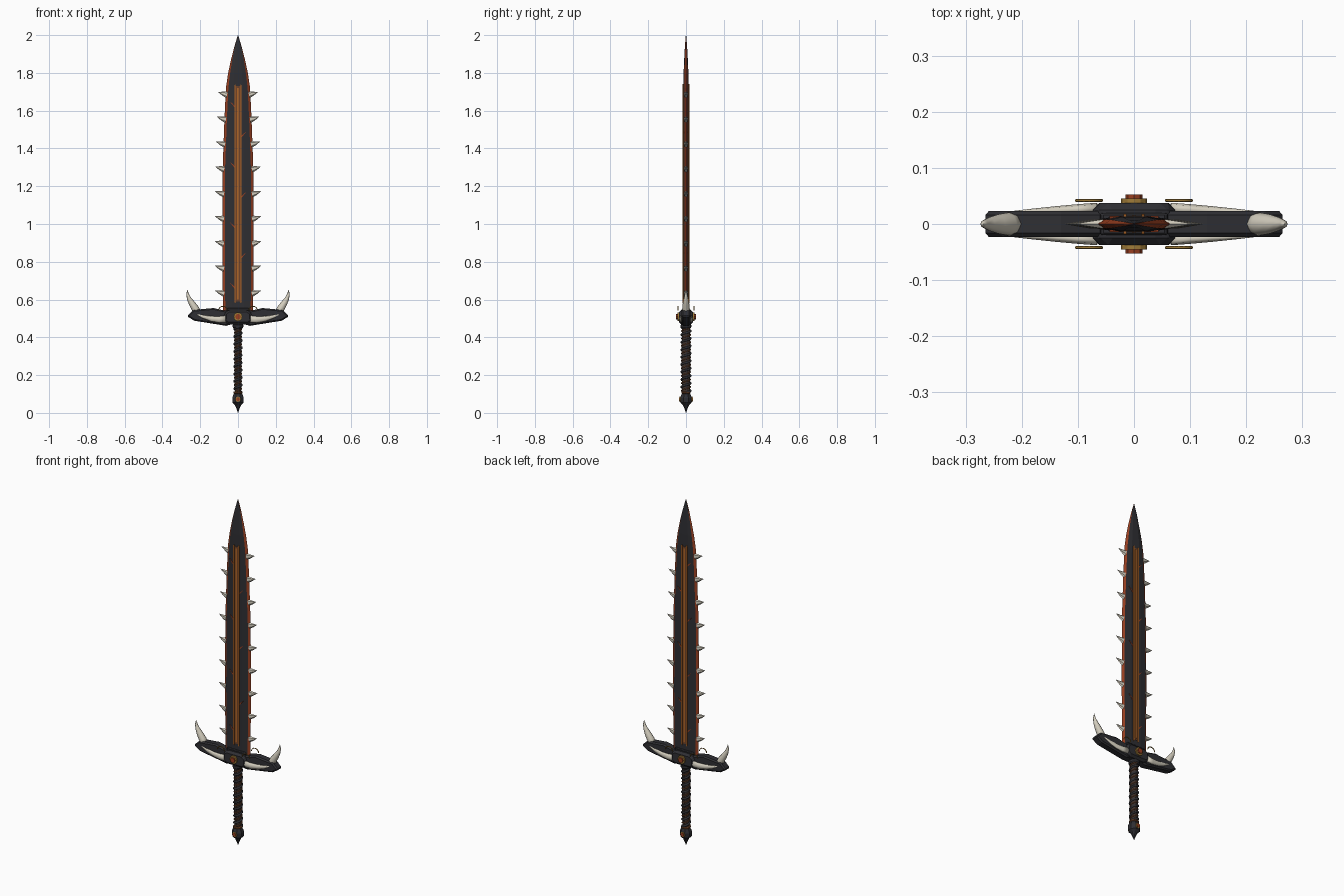
import bpy, bmesh, math
from mathutils import Vector

if "Cube" in bpy.data.objects:
    bpy.data.objects.remove(bpy.data.objects["Cube"])


def material(name, rgb):
    m = bpy.data.materials.new(name)
    m.diffuse_color = (*rgb, 1)
    m.use_nodes = True
    m.node_tree.nodes["Principled BSDF"].inputs["Base Color"].default_value = m.diffuse_color
    return m


DARK = material("dark_steel", (0.028, 0.028, 0.033))
RED = material("ember_red", (0.32, 0.05, 0.015))
ORANGE = material("ember_orange", (0.42, 0.13, 0.02))
BROWN = material("burnt_brown", (0.16, 0.055, 0.02))
GOLD = material("old_gold", (0.35, 0.2, 0.04))
BONE = material("bone", (0.66, 0.62, 0.52))
LEATHER = material("leather", (0.045, 0.03, 0.025))


def finish(name, bm, mats, smooth=False):
    bmesh.ops.recalc_face_normals(bm, faces=bm.faces)
    me = bpy.data.meshes.new(name)
    bm.to_mesh(me)
    bm.free()
    for m in mats:
        me.materials.append(m)
    ob = bpy.data.objects.new(name, me)
    bpy.context.collection.objects.link(ob)
    if smooth:
        for p in me.polygons:
            p.use_smooth = True
    return ob


def loft(name, rings, mats, pick=lambda i: 0, smooth=False):
    """Skin a list of equal point rings and cap both ends."""
    bm = bmesh.new()
    vs = [[bm.verts.new(p) for p in r] for r in rings]
    n = len(rings[0])
    for a, b in zip(vs, vs[1:]):
        for i in range(n):
            j = (i + 1) % n
            bm.faces.new((a[i], a[j], b[j], b[i])).material_index = pick(i)
    bm.faces.new(vs[0])
    bm.faces.new(vs[-1])
    return finish(name, bm, mats, smooth)


def horn(name, pts, radii, mat, sides=8, squash=1.0, smooth=True):
    """Tapered tube along a path that bends in the xz plane."""
    pts = [Vector(p) for p in pts]
    rings = []
    for k, (p, r) in enumerate(zip(pts, radii)):
        t = pts[min(k + 1, len(pts) - 1)] - pts[max(k - 1, 0)]
        n = Vector((-t.z, 0, t.x)).normalized()
        rings.append([p + n * r * math.cos(a) + Vector((0, r * squash * math.sin(a), 0))
                      for a in (2 * math.pi * i / sides for i in range(sides))])
    return loft(name, rings, [mat], smooth=smooth)


def lathe(name, profile, mat, sides=8, sx=1.0, sy=1.0):
    rings = [[(r * sx * math.cos(a), r * sy * math.sin(a), z)
              for a in (2 * math.pi * (i + 0.5) / sides for i in range(sides))]
             for r, z in profile]
    return loft(name, rings, [mat])


def plate(name, outline, y0, y1, mat, bevel=0.0):
    """Outline in xz, extruded along y."""
    ob = loft(name, [[(x, y, z) for x, z in outline] for y in (y0, y1)], [mat])
    if bevel:
        b = ob.modifiers.new("bevel", 'BEVEL')
        b.width, b.segments = bevel, 1
    return ob


def wire(name, pts, depth, mat, cyclic=False):
    cu = bpy.data.curves.new(name, 'CURVE')
    cu.dimensions, cu.bevel_depth, cu.bevel_resolution = '3D', depth, 1
    s = cu.splines.new('POLY')
    s.points.add(len(pts) - 1)
    for q, p in zip(s.points, pts):
        q.co = (*p, 1)
    s.use_cyclic_u = cyclic
    cu.materials.append(mat)
    ob = bpy.data.objects.new(name, cu)
    bpy.context.collection.objects.link(ob)
    return ob


def disc(name, y, z, r, depth, mat, sides=12):
    bpy.ops.mesh.primitive_cylinder_add(vertices=sides, radius=r, depth=depth,
                                        location=(0, y, z), rotation=(math.pi / 2, 0, 0))
    ob = bpy.context.object
    ob.name = name
    ob.data.materials.append(mat)
    return ob


# Blade: dark flats with red cutting edges
STATIONS = [(0.53, 0.080), (0.90, 0.083), (1.30, 0.081), (1.55, 0.072), (1.72, 0.064),
            (1.80, 0.052), (1.87, 0.037), (1.94, 0.019), (2.0, 0.0008)]


def half_width(z):
    for (z0, a), (z1, b) in zip(STATIONS, STATIONS[1:]):
        if z <= z1:
            return a + (b - a) * (z - z0) / (z1 - z0)


rings = []
for z, w in STATIONS:
    t = 0.013 * min(1, 0.15 + w / 0.062)
    if w < 0.01:
        t = 0.001
    e = w - 0.013 * min(1, w / 0.06) ** 1.5
    half = [(w, 0), (e, 0.6 * t), (0.4 * w, t), (-0.4 * w, t), (-e, 0.6 * t)]
    rings.append([(x, y, z) for x, y in half] +
                 [(-x, -y, z) for x, y in half])
loft("blade", rings, [DARK, RED], pick=lambda i: int(i in (0, 4, 5, 9)))

# Glowing channel, rails and cracks on both faces
for s, side in ((-1, "front"), (1, "back")):
    y0, y1 = s * 0.010, s * 0.0145
    plate(f"{side}_channel", [(-.013, .59), (.013, .59), (.013, 1.73), (-.013, 1.73)], y0, y1, BROWN)
    plate(f"{side}_core_line", [(-.004, .60), (.004, .60), (.004, 1.72), (-.004, 1.72)], y0, s * .0155, ORANGE)
    for m in (-1, 1):
        plate(f"{side}_rail", [(m * .013, .58), (m * .019, .585), (m * .019, 1.735), (m * .013, 1.74)],
              y0, s * 0.0175, ORANGE)
    for k in range(7):
        m, z = (-1, 1)[k % 2], 0.655 + 0.16 * k
        plate(f"{side}_crack", [(m * .016, z), (m * .030, z + .017), (m * .044, z + .034),
                                (m * .028, z + .022), (m * .016, z + .009)], s * 0.009, s * 0.0143, RED)

# Bone teeth along both edges
for m in (-1, 1):
    for k in range(9):
        z = 0.635 + 0.1315 * k
        w = half_width(z)
        horn("tooth", [(m * (w - .008), 0, z - .002), (m * (w + .014), 0, z + .003), (m * (w + .040), 0, z + .012)],
             [.019, .011, .0006], BONE, sides=6, squash=0.5, smooth=False)

# Guard: centre block, two arms, end horns and face fangs
plate("guard_centre", [(-.055, .468), (.055, .468), (.075, .485), (.072, .53), (.05, .546),
                       (-.05, .546), (-.072, .53), (-.075, .485)], -.037, .037, DARK, .012)
plate("guard_collar", [(-.062, .54), (.062, .54), (.058, .556), (-.058, .556)], -.02, .02, DARK, .004)
for m in (-1, 1):
    plate("guard_arm", [(m * x, z) for x, z in ((.03, .47), (.063, .461), (.232, .488), (.27, .512),
                                               (.236, .545), (.13, .555), (.05, .537))], -.023, .023, DARK, .007)
    horn("guard_horn", [(m * x, 0, z) for x, z in ((.212, .525), (.226, .552), (.243, .578),
                                                   (.258, .603), (.267, .628), (.268, .652))],
         [.021, .020, .017, .012, .007, .0006], BONE)
    for s in (-1, 1):
        horn("guard_fang", [(m * x, s * y, z) for x, y, z in
                            ((.066, .028, .497), (.10, .026, .494), (.14, .024, .498),
                             (.185, .022, .509), (.232, .021, .527))],
             [.018, .017, .014, .009, .0006], BONE, squash=0.55)
        # small gold hoops beside the blade root
        wire("guard_hoop", [(m * .08 + .023 * math.cos(a), s * .042, .543 + .021 * math.sin(a))
                            for a in (math.pi * i / 8 for i in range(9))], .0025, GOLD)

# Gems on the guard
for s in (-1, 1):
    disc("gem_setting", s * .040, .509, .023, .010, GOLD)
    disc("gem", s * .046, .509, .015, .013, RED, 8)

# Grip with leather wraps and thin ember cord
lathe("grip", [(.019, .09), (.021, .2), (.022, .3), (.021, .4), (.020, .475)], LEATHER, 12, 0.9, 1.1)


def helix(turns, phase, rx, ry):
    n = int(turns * 16)
    return [(rx * math.cos(a), ry * math.sin(a), .108 + .355 * i / n)
            for i in range(n + 1) for a in [phase + 2 * math.pi * turns * i / n]]


wire("grip_wrap", helix(9, 0, .019, .024), .0060, DARK)
wire("grip_cord", helix(9, math.pi, .0195, .0245), .0028, BROWN)
lathe("grip_top_ring", [(.024, .448), (.029, .454), (.029, .466), (.024, .472)], DARK, 12)

# Pommel with spike and gems
lathe("pommel", [(.0006, 0), (.007, .018), (.018, .042), (.031, .054), (.033, .080), (.026, .097), (.019, .106)], DARK, 8)
lathe("pommel_ring", [(.021, .100), (.026, .104), (.026, .110), (.021, .114)], BROWN, 12)
for s in (-1, 1):
    disc("pommel_gem_setting", s * .030, .072, .014, .007, GOLD)
    disc("pommel_gem", s * .032, .072, .010, .008, RED, 8)
